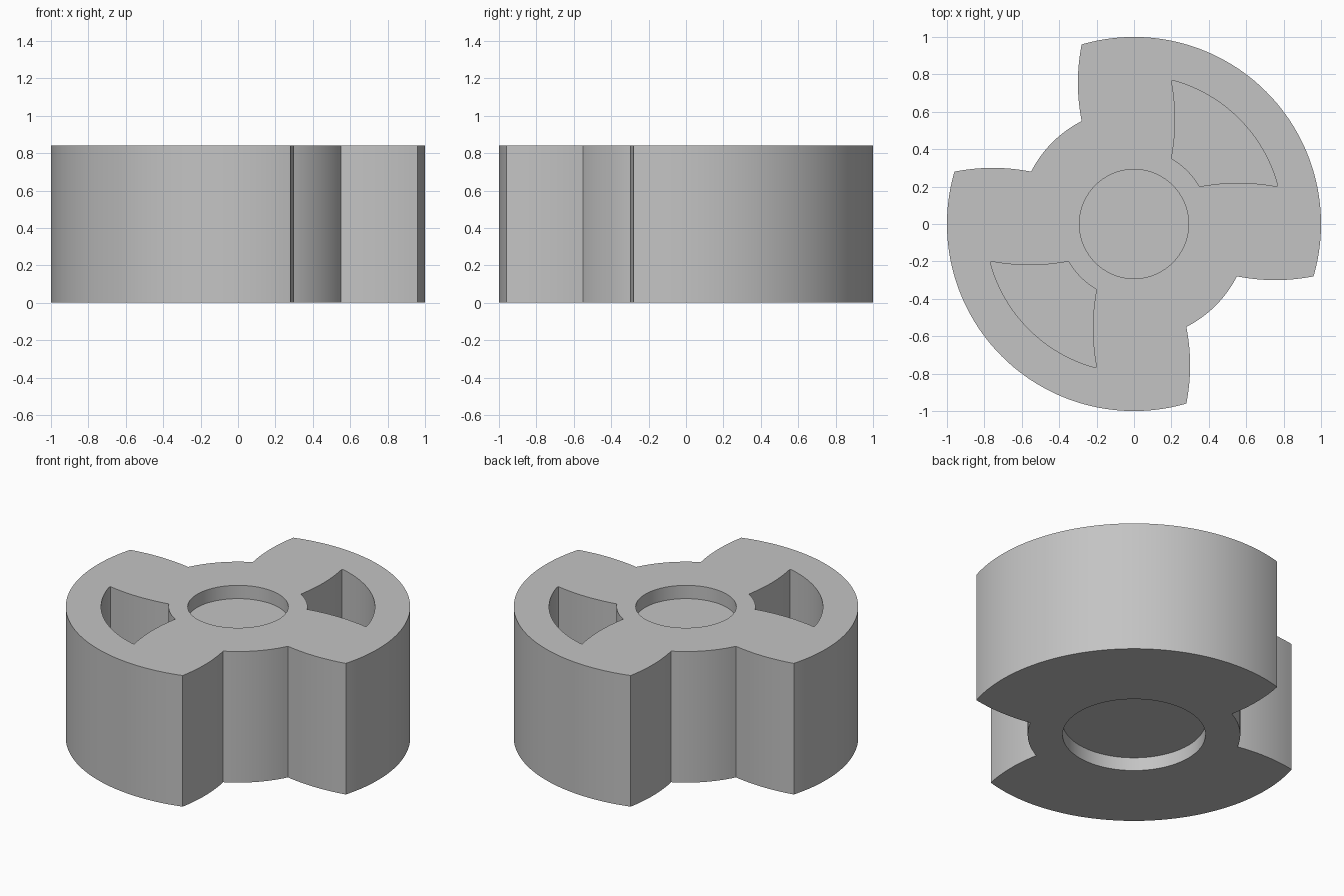
import bpy, bmesh
from math import sin, cos, atan2, pi, hypot

cube = bpy.data.objects.get("Cube")
if cube:
    bpy.data.objects.remove(cube)

HEIGHT = 0.84
RECESS = 0.085
POCKET_FLOOR = 0.17


def arc(radius, a, b, n):
    """Points on a circle about the origin from angle a to angle b."""
    return [(radius * cos(a + (b - a) * i / n), radius * sin(a + (b - a) * i / n))
            for i in range(n + 1)]


def bow(p, q, bulge, n=12):
    """Gently bowed line from p to q; bulge is the offset to the left at the middle."""
    dx, dy = q[0] - p[0], q[1] - p[1]
    length = hypot(dx, dy)
    pts = []
    for i in range(n + 1):
        t = i / n
        k = 4 * t * (1 - t) * bulge / length
        pts.append((p[0] + dx * t - dy * k, p[1] + dy * t + dx * k))
    return pts


def half_turn(pts):
    return [(-x, -y) for x, y in pts]


def prism(bm, pts, z0, z1):
    """Add a closed upright prism, skipping doubled profile points."""
    clean = [p for i, p in enumerate(pts)
             if hypot(p[0] - pts[i - 1][0], p[1] - pts[i - 1][1]) > 1e-4]
    face = bm.faces.new([bm.verts.new((x, y, z0)) for x, y in clean])
    result = bmesh.ops.extrude_face_region(bm, geom=[face])
    top = [v for v in result["geom"] if isinstance(v, bmesh.types.BMVert)]
    bmesh.ops.translate(bm, verts=top, vec=(0, 0, z1 - z0))


def make_object(name, prisms):
    bm = bmesh.new()
    for pts, z0, z1 in prisms:
        prism(bm, pts, z0, z1)
    bmesh.ops.recalc_face_normals(bm, faces=bm.faces)
    mesh = bpy.data.meshes.new(name)
    bm.to_mesh(mesh)
    bm.free()
    obj = bpy.data.objects.new(name, mesh)
    bpy.context.collection.objects.link(obj)
    return obj


# Body outline: one lobe and one notch, then the same turned half round
edge = atan2(-0.28, 0.96)
hub = atan2(0.28, 0.55)
lobe = arc(1.0, edge, pi / 2 - edge, 72)
notch_side = bow((-0.28, 0.96), (-0.28, 0.55), -0.02)
notch_hub = arc(hypot(0.28, 0.55), pi / 2 + hub, pi - hub, 20)
notch_far = bow((-0.55, 0.28), (-0.96, 0.28), -0.02)
half = lobe + notch_side + notch_hub + notch_far[:-1]
body = make_object("lobed_body", [(half + half_turn(half), 0, HEIGHT)])

# Curved blind pocket in each lobe, with slightly clipped outer corners
tip = atan2(0.21, 0.765)
root = atan2(0.2, 0.35)
pocket = (arc(0.795, tip, pi / 2 - tip, 40)
          + bow((0.2, 0.765), (0.2, 0.35), 0.02)
          + arc(hypot(0.2, 0.35), pi / 2 - root, root, 10)
          + bow((0.35, 0.2), (0.765, 0.2), 0.02))

# Round shallow recesses in the top and the wider one underneath
top_circle = arc(0.292, 0, 2 * pi, 72)[:-1]
bottom_circle = arc(0.415, 0, 2 * pi, 72)[:-1]
cutter = make_object("recess_cutter", [
    (pocket, POCKET_FLOOR, HEIGHT + 0.1),
    (half_turn(pocket), POCKET_FLOOR, HEIGHT + 0.1),
    (top_circle, HEIGHT - RECESS, HEIGHT + 0.1),
    (bottom_circle, -0.1, RECESS),
])
cutter.hide_render = True

# Cut the recesses
cut = body.modifiers.new("recesses", "BOOLEAN")
cut.object = cutter
cut.operation = "DIFFERENCE"
cut.solver = "EXACT"
bpy.ops.object.select_all(action="DESELECT")
body.select_set(True)
bpy.context.view_layer.objects.active = body
bpy.ops.object.modifier_apply(modifier=cut.name)
bpy.data.objects.remove(cutter)

# Plain grey finish
grey = bpy.data.materials.new("light_grey")
grey.use_nodes = True
colour = (0.55, 0.55, 0.55, 1)
grey.diffuse_color = colour
grey.node_tree.nodes["Principled BSDF"].inputs["Base Color"].default_value = colour
body.data.materials.clear()
body.data.materials.append(grey)
bpy.ops.object.shade_smooth_by_angle()
